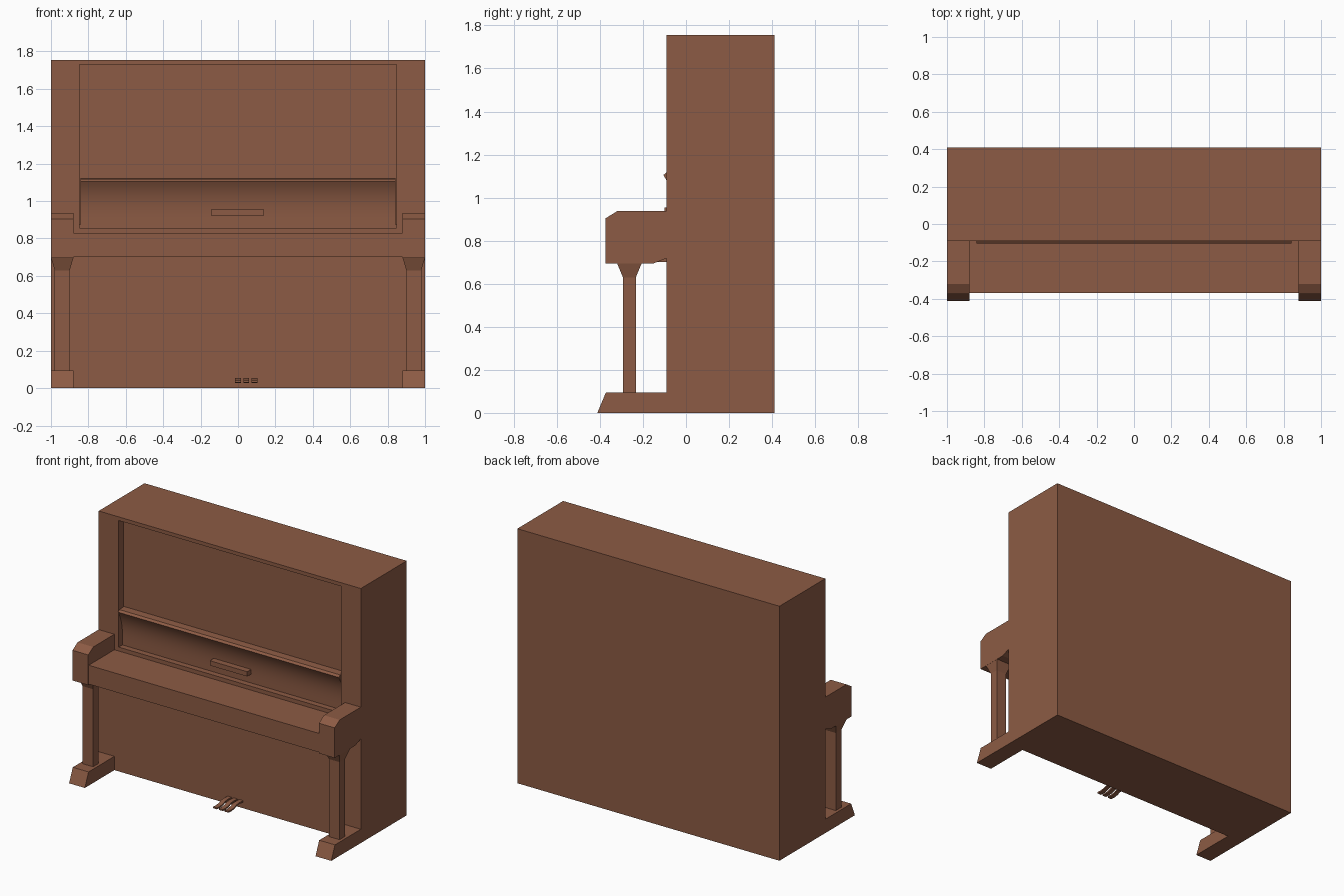
import bpy, bmesh, math

if "Cube" in bpy.data.objects:
    bpy.data.objects.remove(bpy.data.objects["Cube"])

wood = bpy.data.materials.new("brown wood")
wood.diffuse_color = (0.265, 0.105, 0.058, 1)
wood.use_nodes = True
wood.node_tree.nodes["Principled BSDF"].inputs["Base Color"].default_value = wood.diffuse_color


def finish(name, bm, mirror=False, smooth=False):
    """Turn a bmesh into a named wooden object, optionally mirrored across x."""
    bmesh.ops.recalc_face_normals(bm, faces=bm.faces)
    mesh = bpy.data.meshes.new(name)
    bm.to_mesh(mesh)
    bm.free()
    mesh.materials.append(wood)
    if smooth:
        mesh.shade_smooth()
        mesh.set_sharp_from_angle(angle=math.radians(30))
    obj = bpy.data.objects.new(name, mesh)
    bpy.context.collection.objects.link(obj)
    if mirror:
        obj.modifiers.new("Mirror", 'MIRROR').use_axis[0] = True
    return obj


def loft(bm, rings):
    """Skin closed rings of points and cap both ends."""
    loops = [[bm.verts.new(p) for p in ring] for ring in rings]
    n = len(loops[0])
    for a, b in zip(loops, loops[1:]):
        for i in range(n):
            bm.faces.new((a[i], a[(i + 1) % n], b[(i + 1) % n], b[i]))
    bm.faces.new(loops[0])
    bm.faces.new(loops[-1])


def prism(name, profile, x0, x1, **kw):
    """Extrude a (y, z) profile between two x positions."""
    bm = bmesh.new()
    loft(bm, [[(x, y, z) for y, z in profile] for x in (x0, x1)])
    return finish(name, bm, **kw)


def rect(y0, y1, z0, z1):
    return [(y0, z0), (y1, z0), (y1, z1), (y0, z1)]


# Cabinet: tall box with a recessed front panel
bm = bmesh.new()
loft(bm, [[(x, y, z) for y, z in rect(-0.09, 0.41, 0, 1.755)] for x in (-1, 1)])
bmesh.ops.recalc_face_normals(bm, faces=bm.faces)
front = min(bm.faces, key=lambda f: f.calc_center_median().y)
bmesh.ops.inset_individual(bm, faces=[front], thickness=0.1)
for v in front.verts:
    v.co.x = math.copysign(0.847, v.co.x)
    v.co.z = 1.73 if v.co.z > 0.9 else 0.857
inner = bmesh.ops.extrude_discrete_faces(bm, faces=[front])["faces"][0]
for v in inner.verts:
    v.co.y = -0.04
finish("cabinet", bm)

# Fallboard: hollow-curved board with a projecting top lip
curve = []
for i in range(13):
    t = 1 - i / 12
    curve.append((-0.055 - 0.05 * t ** 3, 0.875 + 0.23 * t))
prism("fallboard", [(-0.035, 1.12), (-0.09, 1.117)] + curve + [(-0.035, 0.875)],
      -0.842, 0.842, smooth=True)
prism("fallboard_base", rect(-0.05, -0.035, 0.857, 0.876), -0.847, 0.847)
prism("front_plate", rect(-0.10, -0.05, 0.922, 0.955), -0.145, 0.14)

# Key lid between the arms, and the arms
prism("key_lid", rect(-0.37, -0.08, 0.70, 0.83), -0.89, 0.89)
prism("arm", [(-0.375, 0.695), (-0.15, 0.695), (-0.08, 0.722), (-0.08, 0.937),
              (-0.32, 0.937), (-0.375, 0.903)], 0.88, 1.0, mirror=True)

# Feet with sloping toes
prism("foot", [(-0.412, 0), (-0.08, 0), (-0.08, 0.095), (-0.372, 0.095)],
      0.88, 1.0, mirror=True)

# Front legs: square shaft flaring into a capital
bm = bmesh.new()
rings = []
for z, hx, hy in ((0.09, 0.04, 0.03), (0.63, 0.04, 0.03), (0.697, 0.06, 0.058)):
    rings.append([(0.94 + sx * hx, -0.263 + sy * hy, z)
                  for sx, sy in ((-1, -1), (1, -1), (1, 1), (-1, 1))])
loft(bm, rings)
finish("front_leg", bm, mirror=True)

# Three curved pedals
path = [(-0.08, 0.042), (-0.13, 0.045), (-0.16, 0.042), (-0.19, 0.032),
        (-0.22, 0.028), (-0.25, 0.030)]
for i, name in enumerate(("left_pedal", "middle_pedal", "right_pedal")):
    x = i * 0.044
    bm = bmesh.new()
    loft(bm, [[(x - 0.015, y, z), (x + 0.015, y, z),
               (x + 0.015, y, z + 0.01), (x - 0.015, y, z + 0.01)] for y, z in path])
    finish(name, bm, smooth=True)
